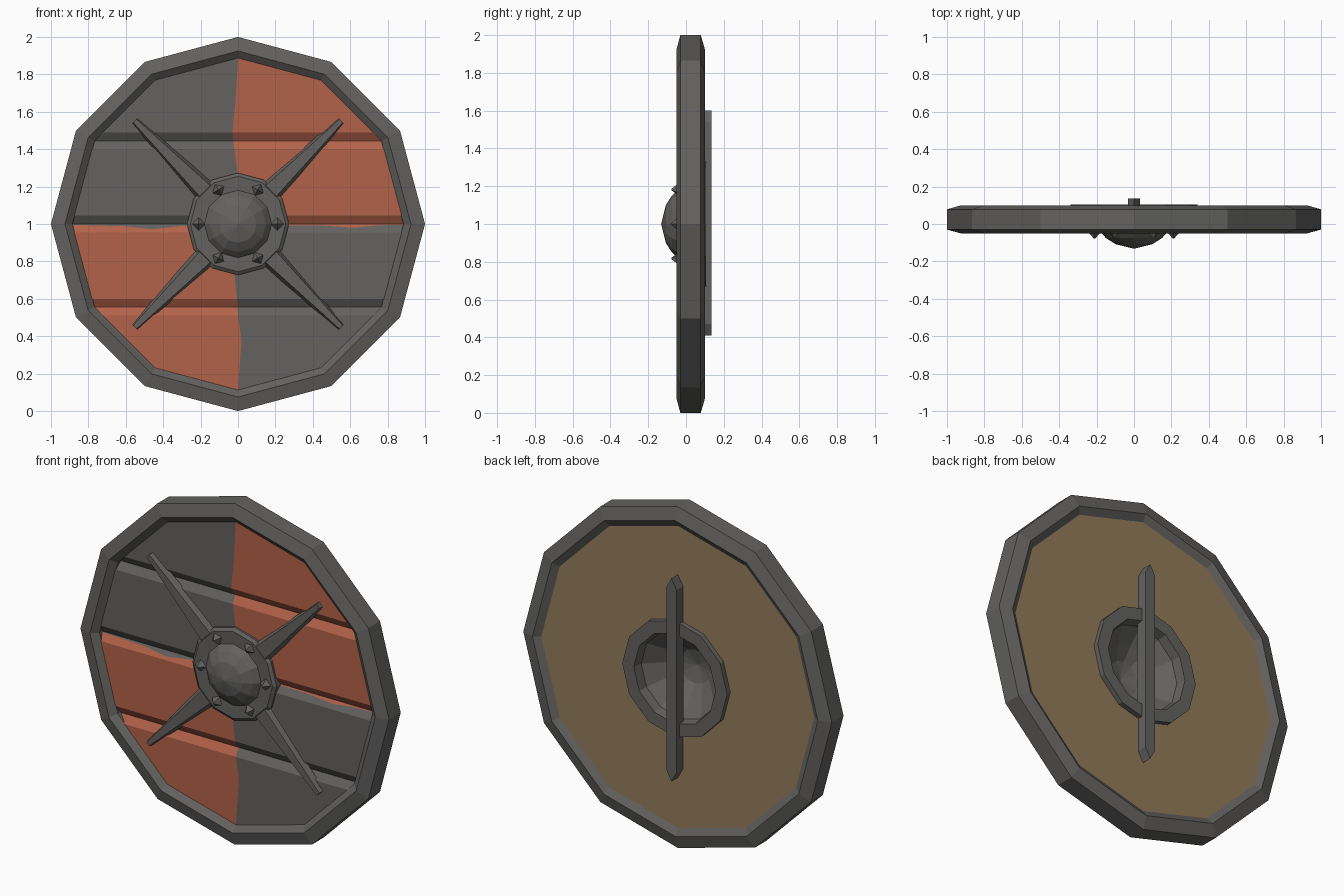
import bpy, bmesh, math
from mathutils import Matrix, Vector

if "Cube" in bpy.data.objects:
    bpy.data.objects.remove(bpy.data.objects["Cube"])


def material(name, rgb):
    m = bpy.data.materials.new(name)
    m.diffuse_color = (*rgb, 1)
    m.use_nodes = True
    m.node_tree.nodes["Principled BSDF"].inputs["Base Color"].default_value = m.diffuse_color
    return m


iron = material("iron grey", (0.125, 0.122, 0.118))
paint_grey = material("painted grey", (0.125, 0.122, 0.118))
paint_red = material("painted red", (0.45, 0.123, 0.067))
wood = material("bare wood", (0.29, 0.20, 0.105))


def finish(bm, name, mats):
    bmesh.ops.remove_doubles(bm, verts=bm.verts, dist=1e-5)
    bmesh.ops.recalc_face_normals(bm, faces=bm.faces)
    me = bpy.data.meshes.new(name)
    bm.to_mesh(me)
    bm.free()
    ob = bpy.data.objects.new(name, me)
    bpy.context.collection.objects.link(ob)
    for m in mats:
        me.materials.append(m)
    return ob


def lathe(name, profile, closed, sides=12):
    """Revolve (radius, y) points about the shield's y axis at z = 1."""
    bm = bmesh.new()
    rings = []
    for k in range(sides):
        a = 2 * math.pi * k / sides
        rings.append([bm.verts.new((r * math.cos(a), y, 1 + r * math.sin(a))) for r, y in profile])
    n = len(profile)
    for k in range(sides):
        p, q = rings[k], rings[(k + 1) % sides]
        for i in range(n if closed else n - 1):
            j = (i + 1) % n
            quad = [p[i], q[i], q[j], p[j]]
            if profile[i][0] == 0:
                quad = [p[i], q[j], p[j]]
            elif profile[j][0] == 0:
                quad = [p[i], q[i], p[j]]
            bm.faces.new(quad)
    return finish(bm, name, [iron])


def prism(name, outline, y0, y1, shrink=1.0, mat=iron):
    """Extrude an (x, z) outline from y0 to y1; x is scaled by shrink at y1."""
    bm = bmesh.new()
    a = [bm.verts.new((x, y0, z)) for x, z in outline]
    b = [bm.verts.new((x * shrink, y1, z)) for x, z in outline]
    bm.faces.new(a)
    bm.faces.new(b)
    for i in range(len(a)):
        j = (i + 1) % len(a)
        bm.faces.new([a[i], a[j], b[j], b[i]])
    return finish(bm, name, [mat])


# Rim: bevelled twelve-sided hoop
lathe("rim", [(1, -0.03), (1, 0.078), (0.925, 0.1), (0.885, 0.075),
              (0.885, -0.018), (0.925, -0.05)], True)

# Board: grid of plank rows with V grooves and wavy paint borders
R = 0.89
FRONT, DEPTH, HALF = -0.02, 0.028, 0.045
GROOVES = (-R / 2, 0, R / 2)


def groove_y(z):
    d = min(abs(z - g) for g in GROOVES)
    return FRONT + DEPTH * max(0, 1 - d / HALF)


def half_width(z):
    s = math.pi / 12
    for k in range(3):
        a0, a1 = k * math.pi / 6, (k + 1) * math.pi / 6
        z0, z1 = R * math.sin(a0), R * math.sin(a1)
        if abs(z) <= z1 + 1e-6:
            t = (abs(z) - z0) / (z1 - z0)
            return R * (math.cos(a0) * (1 - t) + math.cos(a1) * t)
    return 0


def wave(z):
    pts = [(-R, 0), (-0.75, 0.01), (-0.62, 0.02), (-0.49, 0), (-0.4, -0.005), (-0.28, -0.018), (0, 0),
           (0.25, 0), (0.49, -0.03), (0.7, -0.01), (R, 0)]
    for (z0, x0), (z1, x1) in zip(pts, pts[1:]):
        if z <= z1:
            return x0 + (x1 - x0) * (z - z0) / (z1 - z0)
    return 0


rows = [-R, -R * math.sin(math.pi / 3), -0.62, 0, "paint", R * math.sin(math.pi / 3), R,
        -0.28, 0.25, 0.65]
rows += [g + s for g in GROOVES for s in (-HALF, HALF)] + [-R / 2, R / 2]
rows = sorted((r for r in rows), key=lambda r: -0.01 if r == "paint" else r)
COLS = [-1, -0.68, -0.52, -0.34, 0, 0.5, 0.7, 0.83, 1]
DIPS = [-0.004, -0.012, -0.028, -0.01, -0.006, -0.008, -0.02, -0.008, -0.004]

bm = bmesh.new()
grid = []
for r in rows:
    line = []
    for c, dip in zip(COLS, DIPS):
        z = dip if r == "paint" else r
        e, w = half_width(z), wave(z)
        x = w + c * (e - w if c > 0 else e + w)
        line.append(bm.verts.new((x, groove_y(z), z + 1)))
    grid.append(line)
border = rows.index("paint")
for i in range(len(rows) - 1):
    for j in range(len(COLS) - 1):
        f = bm.faces.new([grid[i][j], grid[i][j + 1], grid[i + 1][j + 1], grid[i + 1][j]])
        f.material_index = 1 if (i >= border) == (j >= 4) else 0
bmesh.ops.remove_doubles(bm, verts=bm.verts, dist=1e-5)
back = bmesh.ops.extrude_face_region(bm, geom=bm.faces[:], use_keep_orig=True)["geom"]
for g in back:
    if isinstance(g, bmesh.types.BMVert):
        g.co.y = 0.075
    elif isinstance(g, bmesh.types.BMFace):
        g.material_index = 2
board = finish(bm, "board", [paint_grey, paint_red, wood])

# Hand hole through the board
hole = prism("hole_cutter", [(0.268 * math.cos(k * math.pi / 6), 1 + 0.268 * math.sin(k * math.pi / 6))
                             for k in range(12)], -0.3, 0.3, mat=wood)
hole.hide_render = True
mod = board.modifiers.new("hand_hole", "BOOLEAN")
mod.operation, mod.solver, mod.object = "DIFFERENCE", "EXACT", hole
bpy.context.view_layer.objects.active = board
bpy.ops.object.modifier_apply(modifier=mod.name)
bpy.data.objects.remove(hole)

# Boss: hollow dome with front flange and back ring
lathe("boss", [(0, -0.132), (0.1, -0.107), (0.15, -0.075), (0.18, -0.042), (0.255, -0.045),
               (0.273, -0.032), (0.273, 0.07), (0.34, 0.07), (0.34, 0.105), (0.265, 0.105),
               (0.255, 0.05), (0.17, -0.03), (0.1, -0.085), (0, -0.11)], False)

# Boss studs: small pyramids
for k in range(6):
    bm = bmesh.new()
    bmesh.ops.create_cone(bm, segments=4, radius1=0.036, radius2=0.003, depth=0.036, cap_ends=True)
    turn = Matrix.Rotation(k * math.pi / 3, 4, "Y")
    bm.transform(Matrix.Translation((0, 0, 1)) @ turn @ Matrix.Translation((0.211, -0.06, 0))
                 @ Matrix.Rotation(math.pi / 2, 4, "X"))
    finish(bm, "stud", [iron])

# Arms: four tapering diagonal braces
for k in range(4):
    arm = prism("arm", [(-0.065, 0.25), (0.065, 0.25), (0.02, 0.78), (-0.02, 0.78)], -0.01, -0.047, 0.62)
    arm.data.transform(Matrix.Translation((0, 0, 1)) @ Matrix.Rotation(math.pi / 4 + k * math.pi / 2, 4, "Y"))

# Handle: vertical grip with pointed ends
prism("handle", [(-0.033, 0.47), (0, 0.41), (0.033, 0.47), (0.033, 1.54), (0, 1.6), (-0.033, 1.54)],
      0.07, 0.135)
